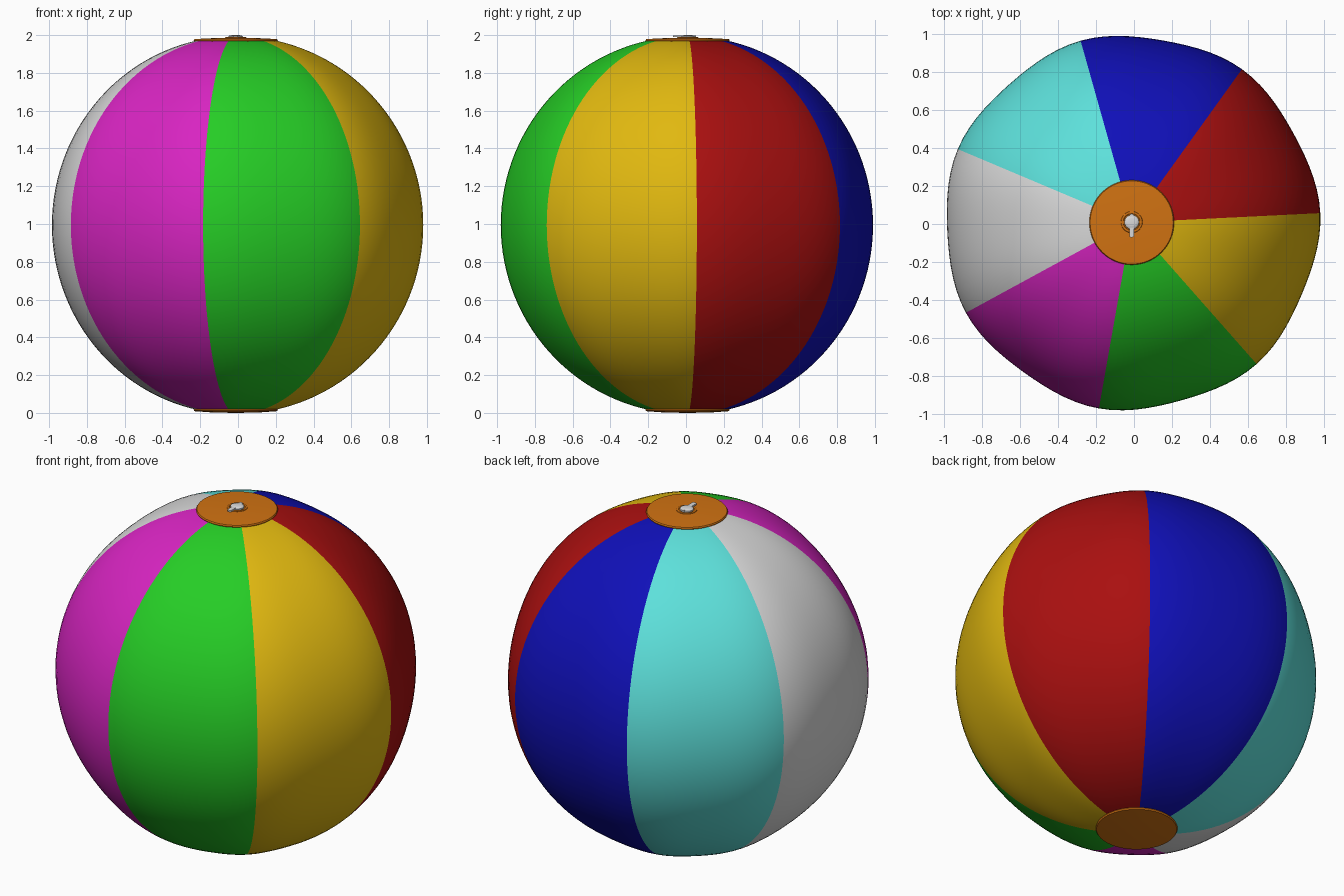
import bpy, bmesh, math
from mathutils import Matrix

if "Cube" in bpy.data.objects:
    bpy.data.objects.remove(bpy.data.objects["Cube"])

CX, CY, CZ = -0.012, 0.008, 0.994      # ball centre
SEAM = math.radians(2.85)              # angle of the first seam
PANELS, SEG, RINGS = 7, 14, 56


def material(name, rgb):
    m = bpy.data.materials.new(name)
    m.diffuse_color = (*rgb, 1)
    m.use_nodes = True
    m.node_tree.nodes["Principled BSDF"].inputs["Base Color"].default_value = m.diffuse_color
    return m


panel_mats = [material(n, c) for n, c in (
    ("red", (0.40, 0.005, 0.005)),
    ("blue", (0.005, 0.005, 0.48)),
    ("turquoise", (0.11, 0.75, 0.71)),
    ("white", (0.70, 0.70, 0.70)),
    ("magenta", (0.69, 0.018, 0.54)),
    ("green", (0.019, 0.61, 0.019)),
    ("yellow", (0.75, 0.48, 0.005)))]
white = panel_mats[3]
orange = material("orange", (0.64, 0.17, 0.006))


def finish(name, bm, mats, angle=35):
    bmesh.ops.recalc_face_normals(bm, faces=bm.faces)
    me = bpy.data.meshes.new(name)
    bm.to_mesh(me)
    bm.free()
    for m in mats:
        me.materials.append(m)
    ob = bpy.data.objects.new(name, me)
    bpy.context.collection.objects.link(ob)
    bpy.ops.object.select_all(action='DESELECT')
    ob.select_set(True)
    bpy.context.view_layer.objects.active = ob
    bpy.ops.object.shade_smooth_by_angle(angle=math.radians(angle))
    return ob


def lathe(name, profile, mat, x=CX, y=CY, steps=64):
    """Spin (radius, z) points about a vertical axis."""
    bm = bmesh.new()
    vs = [bm.verts.new((r, 0, z)) for r, z in profile]
    es = [bm.edges.new(p) for p in zip(vs, vs[1:])]
    bmesh.ops.spin(bm, geom=vs + es, cent=(0, 0, 0), axis=(0, 0, 1),
                   angle=math.tau, steps=steps, use_duplicate=False)
    bmesh.ops.remove_doubles(bm, verts=bm.verts, dist=1e-5)
    bmesh.ops.translate(bm, verts=bm.verts, vec=(x, y, 0))
    return finish(name, bm, [mat])


# Ball: seven panels, slightly flattened between the seams
bm = bmesh.new()
n = PANELS * SEG
lim = math.acos(0.20 / 0.983)
rows = []
for j in range(RINGS + 1):
    lat = -lim + 2 * lim * j / RINGS
    row = []
    for i in range(n):
        a = math.tau * i / n
        r = (0.983 + 0.011 * math.cos(PANELS * a)) * math.cos(lat)
        row.append(bm.verts.new((CX + r * math.cos(a + SEAM),
                                 CY + r * math.sin(a + SEAM),
                                 CZ + math.sin(lat))))
    rows.append(row)
for j in range(RINGS):
    for i in range(n):
        k = (i + 1) % n
        f = bm.faces.new((rows[j][i], rows[j][k], rows[j + 1][k], rows[j + 1][i]))
        f.material_index = i // SEG
finish("ball_panels", bm, panel_mats)

# End caps
lathe("top_cap", [(0.2, 1.966), (0.221, 1.967), (0.223, 1.972), (0.219, 1.979),
                  (0.12, 1.984), (0, 1.985)], orange)
lathe("bottom_cap", [(0.2, 0.022), (0.221, 0.021), (0.223, 0.016), (0.219, 0.009),
                     (0.12, 0.002), (0, 0)], orange)

# Valve: raised ring, plug and pull tab
VX, VY = -0.012, 0.010
ring = [(0.050 + 0.007 * math.cos(t * math.tau / 10), 1.985 + 0.005 * math.sin(t * math.tau / 10))
        for t in range(11)]
lathe("valve_ring", ring, orange, VX, VY, 40)
lathe("valve_plug", [(0.038, 1.984), (0.038, 1.993), (0.034, 1.997), (0.02, 2.0), (0, 2.0)],
      white, VX, VY, 32)

for name, y, w, length in (("valve_pull_tab", -0.042, 0.026, 0.056),
                           ("valve_hinge", 0.042, 0.022, 0.024)):
    bm = bmesh.new()
    bmesh.ops.create_cube(bm, size=1, matrix=Matrix.Translation((VX, y, 1.9935))
                          @ Matrix.Diagonal((w, length, 0.009, 1)))
    bmesh.ops.bevel(bm, geom=[e for e in bm.edges
                              if abs(e.verts[0].co.z - e.verts[1].co.z) > 0.005],
                    offset=0.009, segments=4, profile=0.5, affect='EDGES')
    finish(name, bm, [white])
